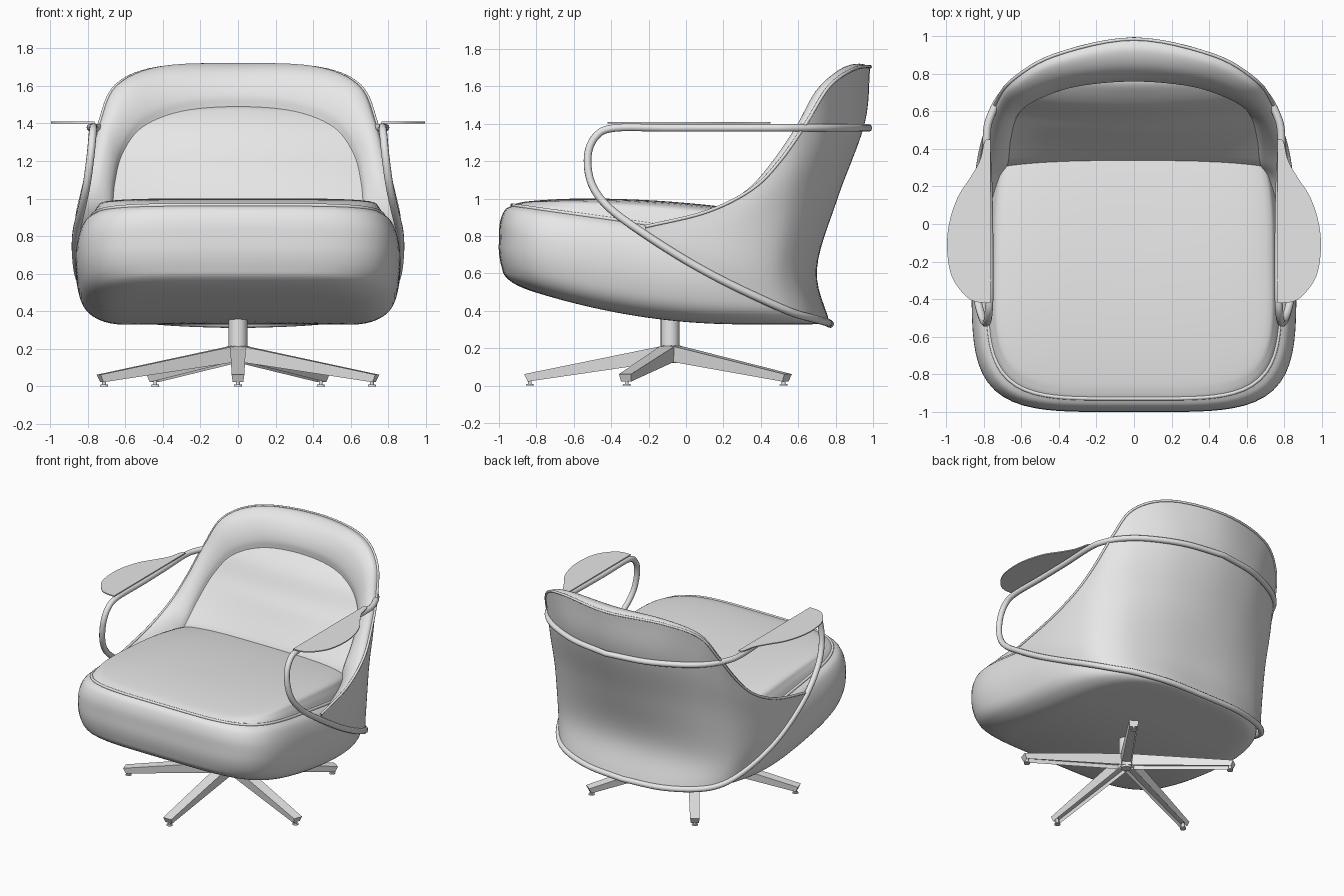
import bpy, bmesh, math
from mathutils import Vector, Matrix

cube = bpy.data.objects.get("Cube")
if cube:
    bpy.data.objects.remove(cube)

grey = bpy.data.materials.new("light_grey")
grey.use_nodes = True
grey.diffuse_color = (0.8, 0.8, 0.8, 1)
grey.node_tree.nodes["Principled BSDF"].inputs["Base Color"].default_value = (0.8, 0.8, 0.8, 1)


def finish(name, bm, angle=60):
    """Turn a bmesh into a shaded object."""
    mesh = bpy.data.meshes.new(name)
    bm.to_mesh(mesh)
    bm.free()
    ob = bpy.data.objects.new(name, mesh)
    bpy.context.collection.objects.link(ob)
    mesh.materials.append(grey)
    bpy.ops.object.select_all(action='DESELECT')
    ob.select_set(True)
    bpy.context.view_layer.objects.active = ob
    bpy.ops.object.shade_smooth_by_angle(angle=math.radians(angle))
    return ob


def spline(points, steps):
    """Smooth curve through points of any dimension."""
    p = [Vector(q) for q in points]
    p = [2 * p[0] - p[1]] + p + [2 * p[-1] - p[-2]]
    out = []
    for a, b, c, d in zip(p, p[1:], p[2:], p[3:]):
        for i in range(steps):
            t = i / steps
            out.append(b + (c - a) * (t / 2) + (2 * a - 5 * b + 4 * c - d) * (t * t / 2)
                       + (3 * b - a - 3 * c + d) * (t ** 3 / 2))
    return out + [p[-2]]


def mirrored(half):
    """Continue a half row, ending on the centre line, to the other side."""
    return [Vector(p) for p in half] + [Vector((-x, y, z)) for x, y, z in half[-2::-1]]


def loft(name, rows, closed=False, angle=60):
    bm = bmesh.new()
    grid = [[bm.verts.new(p) for p in row] for row in rows]
    n = len(rows[0])
    for low, high in zip(grid, grid[1:]):
        for i in range(n if closed else n - 1):
            j = (i + 1) % n
            bm.faces.new((low[i], low[j], high[j], high[i]))
    bmesh.ops.remove_doubles(bm, verts=bm.verts, dist=0.0001)
    return finish(name, bm, angle)


def tube(name, path, radius, closed=False):
    """Sweep a round section along a path."""
    curve = bpy.data.curves.new(name, 'CURVE')
    curve.dimensions = '3D'
    curve.bevel_depth = radius
    curve.bevel_resolution = 3
    line = curve.splines.new('POLY')
    line.points.add(len(path) - 1)
    for point, co in zip(line.points, path):
        point.co = (*co, 1)
    line.use_cyclic_u = closed
    helper = bpy.data.objects.new(name + "_path", curve)
    bm = bmesh.new()
    bpy.context.collection.objects.link(helper)
    mesh = bpy.data.meshes.new_from_object(
        helper.evaluated_get(bpy.context.evaluated_depsgraph_get()))
    bm.from_mesh(mesh)
    bpy.data.objects.remove(helper)
    return finish(name, bm)


# Seat cushion: rings of (side inset, front inset, back y, height fraction)
SEAT_MID = -0.2
SEAT_HALF = 0.865


def seat_ring(ring, count=112):
    side, front, back, f = ring
    points = []
    for i in range(count):
        a = math.tau * i / count
        c, s = math.cos(a), math.sin(a)
        n, depth = (4.5, 0.8 - front) if s < 0 else (3.2, back - SEAT_MID)
        r = (abs(c) ** n + abs(s) ** n) ** (-1 / n)
        y = SEAT_MID + depth * r * s
        bottom = 0.33 + 0.14 * max(0, 0.3 - y) ** 2
        seam = 0.965 - 0.14 * (y + 0.93)
        crown = 1 - 0.08 * (y + 0.55) ** 2
        z = bottom + (seam - bottom) * f if f <= 1 else seam + (crown - seam) * (f - 1)
        points.append(((SEAT_HALF - side) * r * c, y, z))
    return points


SEAM = (0.085, 0.07, 0.66, 1)
underside = [(SEAT_HALF, 0.8, SEAT_MID, 0), (0.4, 0.35, 0.5, 0), (0.2, 0.13, 0.7, 0),
             (0.1, 0.04, 0.74, 0.06), (0.04, 0.015, 0.72, 0.17), (0.01, 0, 0.67, 0.35),
             (0, 0, 0.64, 0.55), (0.01, 0.005, 0.64, 0.75), (0.04, 0.03, 0.65, 0.92), SEAM]
topside = [SEAM, (0.11, 0.1, 0.68, 1.5), (0.16, 0.17, 0.66, 1.85),
           (0.4, 0.38, 0.4, 2), (SEAT_HALF, 0.8, SEAT_MID, 2)]
rings = spline(underside, 4) + spline(topside, 4)[1:]
loft("seat_cushion", [seat_ring(r) for r in rings], closed=True)
tube("seat_piping", seat_ring(SEAM), 0.01, closed=True)

# Back shell: half rows from the front tip round to the centre of the back
lower = [(.862, -.22, .81), (.862, 0, .67), (.838, .2, .56), (.775, .42, .455),
         (.685, .57, .39), (.54, .675, .36), (.3, .75, .34), (0, .77, .33)]
waist = [(.862, -.22, .82), (.866, .03, .74), (.845, .25, .67), (.79, .43, .62),
         (.705, .54, .61), (.56, .625, .61), (.3, .685, .62), (0, .7, .62)]
middle = [(.862, -.22, .83), (.862, .06, .83), (.84, .29, .86), (.79, .46, .9),
          (.705, .585, .94), (.56, .69, .98), (.3, .78, 1), (0, .81, 1)]
upper = [(.862, -.22, .84), (.857, .08, .89), (.832, .33, .98), (.79, .49, 1.08),
         (.72, .63, 1.2), (.59, .765, 1.32), (.34, .9, 1.39), (0, .955, 1.4)]
rim = [(.862, -.22, .85), (.853, .11, .93), (.825, .35, 1.05), (.787, .5, 1.2),
       (.738, .64, 1.4), (.65, .765, 1.6), (.42, .9, 1.695), (0, .985, 1.705)]
panel = [(.8, -.2, .75), (.7, .23, .84), (.67, .33, .95), (.655, .46, 1.09),
         (.615, .585, 1.24), (.51, .665, 1.38), (.3, .735, 1.465), (0, .76, 1.49)]


def loft_rows(name, halves):
    rows = [spline(mirrored(h), 6) for h in halves]
    columns = [spline(c, 6) for c in zip(*rows)]
    return loft(name, list(zip(*columns)))


loft_rows("back_shell", [lower, waist, middle, upper, rim])
tube("back_piping", spline(mirrored(rim), 6), 0.009)

# Padded roll between the rim and the inner panel
roll = [rim]
for f in (0.12, 0.3, 0.5, 0.72, 0.9):
    row = []
    for i, (a, b) in enumerate(zip(rim, panel)):
        swell = 0.09 * (i / 7) ** 0.7 * math.sin(math.pi * f) ** 0.6
        row.append(Vector(a).lerp(Vector(b), f) + Vector((0, -0.5, 0.85)) * swell)
    roll.append(row)
loft_rows("back_roll", roll + [panel])

# Inner back panel, swept from its arched edge to the centre line with a soft pillow
edge = spline(mirrored(panel), 6)


def pillow(p, s):
    fade = min(1, max(0, (p.z - 0.93) / 0.25))
    return (p.x * s, p.y + (1 - s * s) * abs(p.x) * (0.03 - 0.1 * fade), p.z)


loft("back_panel", [[pillow(p, s) for p in edge] for s in (1, 0.95, 0.85, 0.7, 0.5, 0.25, 0)])

# Arm tube: one loop round the back, over both arms and under the shell
arm = [(0, .975), (.3, .925), (.55, .815), (.69, .7), (.765, .57), (.785, .45),
       (.775, .2), (.77, -.1), (.77, -.38)]
arm = [(x, y, 1.378) for x, y in arm]
arm += [(.775, -.48, 1.335), (.785, -.525, 1.23), (.805, -.505, 1.08), (.832, -.41, .95)]
half = spline(arm + lower, 6)
tube("arm_tube", half + [Vector((-p.x, p.y, p.z)) for p in half[-2:0:-1]], 0.021, closed=True)

# Thin arm pads
outline = spline([(.765, .45), (.795, .44), (.82, .34), (.87, .25), (.94, .14), (.985, 0),
                  (.995, -.14), (.97, -.28), (.9, -.38), (.84, -.415), (.765, -.42)], 5)
for side, label in ((1, "left"), (-1, "right")):
    bm = bmesh.new()
    face = bm.faces.new([bm.verts.new((side * p.x, p.y, 1.401)) for p in outline])
    lifted = bmesh.ops.extrude_face_region(bm, geom=[face])["geom"]
    bmesh.ops.translate(bm, vec=(0, 0, 0.008),
                        verts=[v for v in lifted if isinstance(v, bmesh.types.BMVert)])
    bmesh.ops.recalc_face_normals(bm, faces=bm.faces)
    finish(label + "_arm_pad", bm, 30)

# Swivel base
BASE = Vector((0, -0.085, 0))


def cone(bm, r1, r2, z1, z2, x=0):
    bmesh.ops.create_cone(bm, cap_ends=True, segments=24, radius1=r1, radius2=r2, depth=z2 - z1,
                          matrix=Matrix.Translation((x, 0, (z1 + z2) / 2)))


bm = bmesh.new()
cone(bm, 0.05, 0.05, 0.2, 0.38)
cone(bm, 0.035, 0.05, 0.12, 0.2)
finish("column", bm, 30).location = BASE

for k in range(5):
    turn = Matrix.Rotation(math.tau * k / 5 - math.pi / 2, 4, 'Z')
    # Tapered leg, hollow underneath
    bm = bmesh.new()
    ends = []
    for r_top, z_top, w_top, r_low, z_low, w_low in ((0.02, 0.217, 0.042, 0.02, 0.13, 0.035),
                                                     (0.78, 0.062, 0.034, 0.762, 0.022, 0.028)):
        ends.append([bm.verts.new(p) for p in ((r_top, w_top, z_top), (r_top, -w_top, z_top),
                                               (r_low, -w_low, z_low), (r_low, w_low, z_low))])
    for end in ends:
        bm.faces.new(end)
    sides = [bm.faces.new((ends[0][i], ends[0][i - 1], ends[1][i - 1], ends[1][i]))
             for i in range(4)]
    bmesh.ops.recalc_face_normals(bm, faces=bm.faces)
    under = sides[3]
    bmesh.ops.inset_region(bm, faces=[under], thickness=0.007)
    bmesh.ops.translate(bm, verts=under.verts, vec=(0, 0, 0.028))
    finish(f"leg_{k + 1}", bm, 30).matrix_world = Matrix.Translation(BASE) @ turn
    # Glide foot
    bm = bmesh.new()
    cone(bm, 0.022, 0.02, 0, 0.009, 0.75)
    cone(bm, 0.01, 0.01, 0.009, 0.045, 0.75)
    finish(f"foot_{k + 1}", bm, 30).matrix_world = Matrix.Translation(BASE) @ turn
